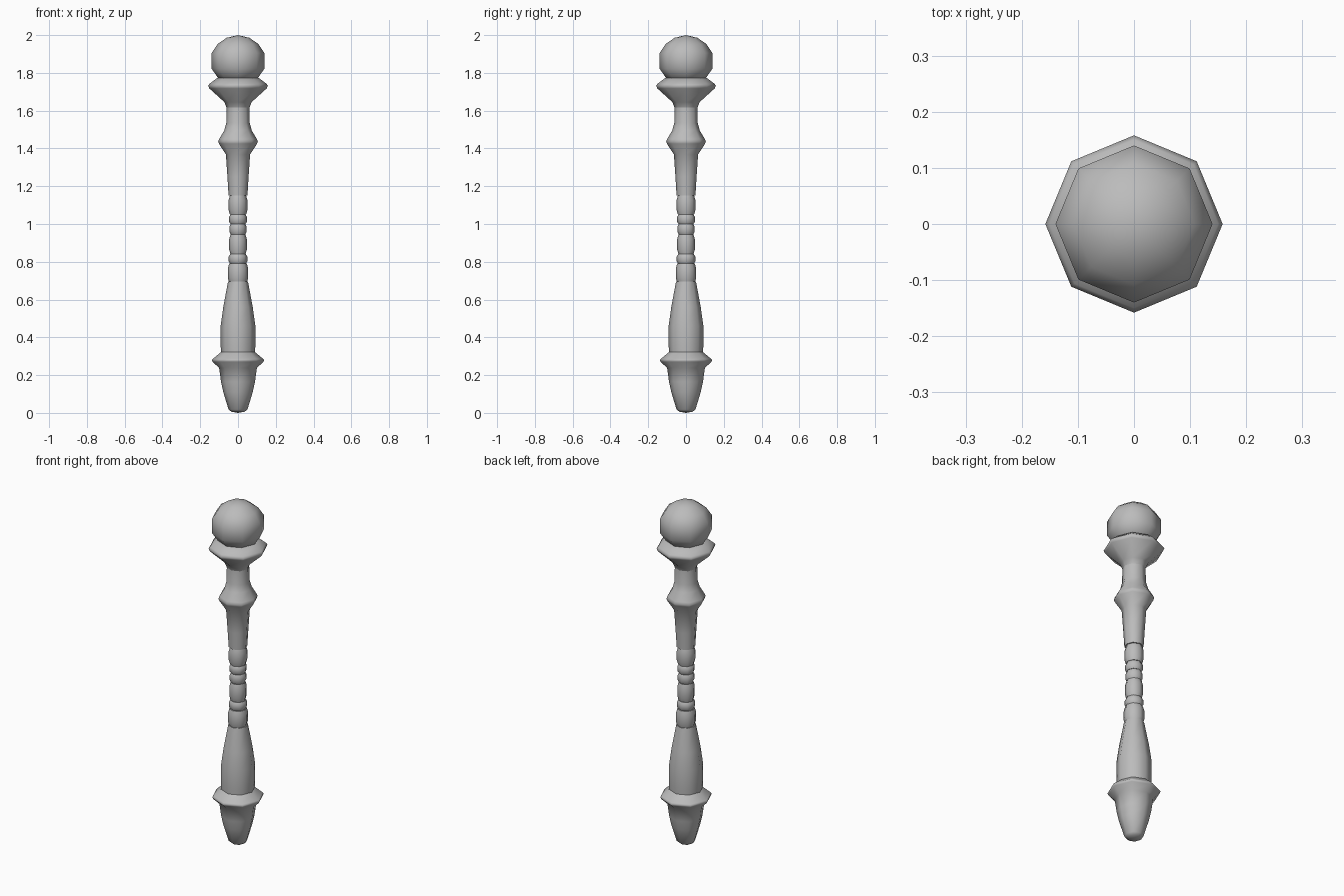
import bpy, bmesh, math

if "Cube" in bpy.data.objects:
    bpy.data.objects.remove(bpy.data.objects["Cube"])

SIDES = 8

grey = bpy.data.materials.new("plain grey")
grey.diffuse_color = (0.5, 0.5, 0.5, 1)
grey.use_nodes = True
grey.node_tree.nodes["Principled BSDF"].inputs["Base Color"].default_value = (0.5, 0.5, 0.5, 1)


def turned(name, profile):
    """Lathe a (radius, height) profile, listed bottom to top, into a closed eight-sided part."""
    bm = bmesh.new()
    rings = []
    for r, z in profile:
        if r == 0:
            rings.append([bm.verts.new((0, 0, z))])
        else:
            angles = [2 * math.pi * i / SIDES for i in range(SIDES)]
            rings.append([bm.verts.new((r * math.cos(a), r * math.sin(a), z)) for a in angles])
    for low, high in zip(rings, rings[1:]):
        for i in range(SIDES):
            j = (i + 1) % SIDES
            if len(low) == 1:
                bm.faces.new((low[0], high[j], high[i]))
            elif len(high) == 1:
                bm.faces.new((low[i], low[j], high[0]))
            else:
                bm.faces.new((low[i], low[j], high[j], high[i]))
    for f in bm.faces:
        f.smooth = True
    # Flat caps on open ends
    if len(rings[0]) > 1:
        bm.faces.new(rings[0][::-1]).smooth = False
    if len(rings[-1]) > 1:
        bm.faces.new(rings[-1]).smooth = False
    mesh = bpy.data.meshes.new(name)
    bm.to_mesh(mesh)
    bm.free()
    mesh.materials.append(grey)
    obj = bpy.data.objects.new(name, mesh)
    bpy.context.collection.objects.link(obj)
    return obj


# Tapered foot with its flared ring
turned("foot", [(0, 0), (0.035, 0.006), (0.05, 0.018), (0.078, 0.11), (0.09, 0.165), (0.1, 0.238),
                (0.134, 0.27), (0.138, 0.28), (0.132, 0.287), (0.09, 0.322)])

# Long swelling body above the foot
turned("lower_body", [(0.09, 0.318), (0.092, 0.36), (0.092, 0.46), (0.078, 0.56), (0.053, 0.695)])

# Stack of beads in the waist
bead_bounds = [0.69, 0.79, 0.84, 0.944, 1.0, 1.05, 1.15]
bead_radii = [0.054, 0.049, 0.047, 0.045, 0.047, 0.05]
for i, r in enumerate(bead_radii):
    z0, z1 = bead_bounds[i], bead_bounds[i + 1]
    h = z1 - z0
    turned(f"bead_{i + 1}", [(r - 0.007, z0), (r, z0 + 0.25 * h), (r, z0 + 0.75 * h), (r - 0.007, z1)])

# Upper neck with a sharp ring, and the wide collar under the ball
turned("upper_neck", [(0.05, 1.15), (0.056, 1.25), (0.064, 1.368), (0.101, 1.425), (0.105, 1.437),
                      (0.1, 1.45), (0.073, 1.495), (0.062, 1.535), (0.06, 1.63)])
turned("collar", [(0.06, 1.615), (0.072, 1.645), (0.152, 1.718), (0.158, 1.732),
                  (0.15, 1.743), (0.11, 1.773), (0, 1.775)])

# Ball on top
turned("ball", [(0, 1.73), (0.06, 1.745), (0.108, 1.776), (0.14, 1.823), (0.14, 1.905),
                (0.108, 1.953), (0.06, 1.986), (0, 2.0)])
